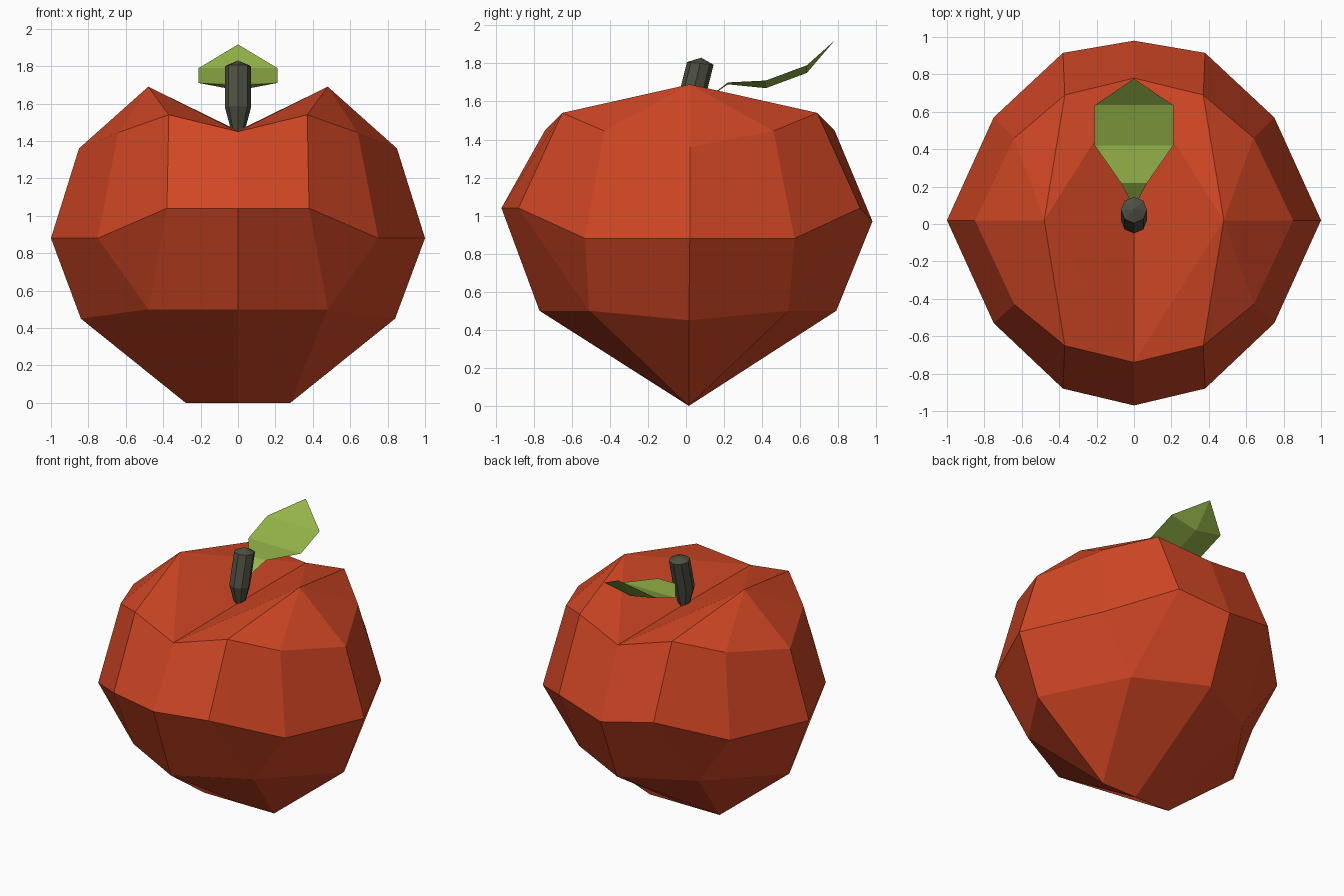
import bpy, bmesh, math
from mathutils import Vector

if "Cube" in bpy.data.objects:
    bpy.data.objects.remove(bpy.data.objects["Cube"])


def material(name, rgb):
    m = bpy.data.materials.new(name)
    m.diffuse_color = (*rgb, 1)
    m.use_nodes = True
    m.node_tree.nodes["Principled BSDF"].inputs["Base Color"].default_value = m.diffuse_color
    return m


def finish(bm, name, mat):
    bmesh.ops.remove_doubles(bm, verts=bm.verts[:], dist=0.0005)
    bmesh.ops.recalc_face_normals(bm, faces=bm.faces[:])
    me = bpy.data.meshes.new(name)
    bm.to_mesh(me)
    bm.free()
    me.materials.append(mat)
    ob = bpy.data.objects.new(name, me)
    bpy.context.collection.objects.link(ob)
    return ob


def mirrored_face(bm, pts):
    # one face on the right half and its twin on the left half
    for s in (1, -1):
        bm.faces.new([bm.verts.new((s * x, y, z)) for x, y, z in pts][::s])


red = material("apple_red", (0.63, 0.062, 0.018))
green = material("leaf_green", (0.30, 0.46, 0.065))
brown = material("stem_grey", (0.075, 0.08, 0.055))

# Apple body: right-hand half rings, running from front to back
upper = [(0, -.74, 1.45), (.37, -.65, 1.54), (.64, -.43, 1.445), (.85, .02, 1.36),
         (.64, .46, 1.445), (.37, .69, 1.54), (0, .78, 1.45)]
middle = [(0, -.97, 1.04), (.38, -.88, 1.04), (.75, -.53, .88), (1, .02, .88),
          (.75, .57, .88), (.38, .915, 1.04), (0, .98, .97)]
lower = [(0, -.77, .5), (.48, -.51, .5), (.84, .015, .45), (.48, .54, .5), (0, .79, .5)]
foot, foot_mid = (.28, .015, 0), (0, .015, 0)
peak, dip = (.48, .02, 1.69), (0, .02, 1.455)

bm = bmesh.new()
for i in range(6):
    mirrored_face(bm, [middle[i], middle[i + 1], upper[i + 1], upper[i]])
    mirrored_face(bm, [upper[i], upper[i + 1], peak])
for end in (upper[0], upper[-1]):
    mirrored_face(bm, [end, peak, dip])
low_of = [0, 1, 1, 2, 3, 3, 4]          # lower ring point under each middle point
for i in range(6):
    a, b = low_of[i], low_of[i + 1]
    pts = [lower[a]] + ([lower[b]] if a != b else []) + [middle[i + 1], middle[i]]
    mirrored_face(bm, pts)
for a, b in ((1, 2), (2, 3)):
    mirrored_face(bm, [foot, lower[b], lower[a]])
for a, b in ((0, 1), (4, 3)):
    mirrored_face(bm, [foot_mid, foot, lower[b], lower[a]])
finish(bm, "apple_body", red)

# Stem: leaning eight-sided stalk with a low pointed cap
bm = bmesh.new()
rings = []
for y, z, r, tilt in ((.02, 1.43, .03, 0), (.02, 1.58, .07, -.1), (.075, 1.80, .07, -.1)):
    ring = []
    for k in range(8):
        a = math.tau * k / 8
        dy = r * math.sin(a)
        ring.append(bm.verts.new(Vector((r * math.cos(a), y + dy, z + tilt * dy))))
    rings.append(ring)
tip = bm.verts.new((0, .08, 1.83))
for k in range(8):
    j = (k + 1) % 8
    for lo, hi in zip(rings, rings[1:]):
        bm.faces.new((lo[k], lo[j], hi[j], hi[k]))
    bm.faces.new((rings[-1][k], rings[-1][j], tip))
bm.faces.new(rings[0][::-1])
finish(bm, "stem", brown)

# Leaf: flat-topped blade with a keel below (y, half width, top z, keel z)
sections = [(.09, .002, 1.60, 1.598), (.22, .07, 1.70, 1.69), (.42, .21, 1.71, 1.67),
            (.635, .21, 1.79, 1.75), (.775, .002, 1.915, 1.913)]
bm = bmesh.new()
rows = [[bm.verts.new(p) for p in ((-w, y, z), (w, y, z), (0, y, k))] for y, w, z, k in sections]
for a, b in zip(rows, rows[1:]):
    for i in range(3):
        j = (i + 1) % 3
        bm.faces.new((a[i], a[j], b[j], b[i]))
bm.faces.new(rows[0][::-1])
bm.faces.new(rows[-1])
finish(bm, "leaf", green)
